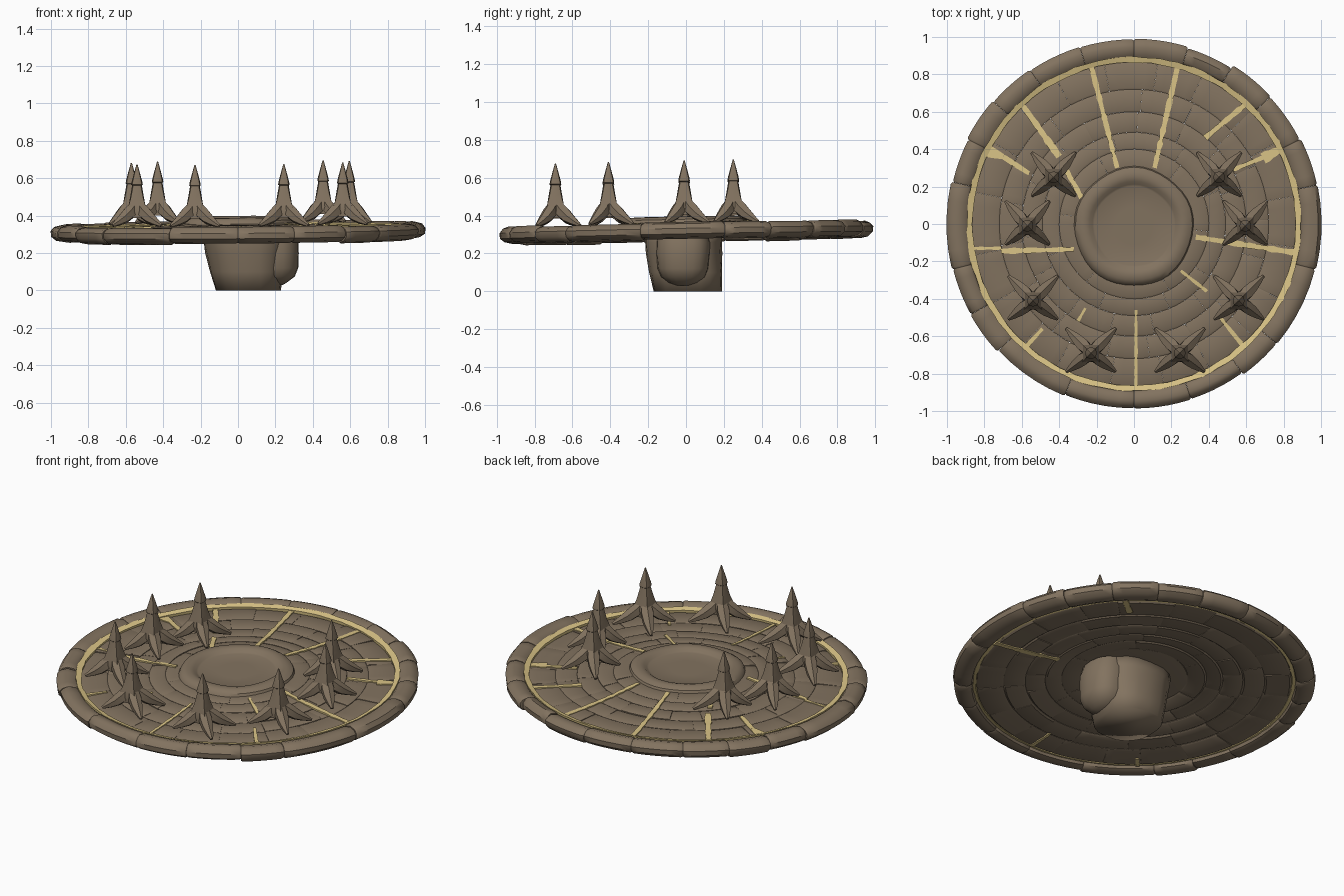
import bpy, bmesh, math, random
from mathutils import Vector

if "Cube" in bpy.data.objects:
    bpy.data.objects.remove(bpy.data.objects["Cube"])

random.seed(4)
TAU = 2 * math.pi


def material(name, rgb):
    m = bpy.data.materials.new(name)
    m.diffuse_color = (*rgb, 1)
    m.use_nodes = True
    m.node_tree.nodes["Principled BSDF"].inputs["Base Color"].default_value = m.diffuse_color
    return m


STONE = material("brown_stone", (0.225, 0.171, 0.116))
GOLD = material("gold_inlay", (0.70, 0.55, 0.24))


def tilt(x, y):
    return 0.02 * y + 0.008 * x


def finish(name, bm, mat, angle=35):
    bmesh.ops.recalc_face_normals(bm, faces=bm.faces)
    me = bpy.data.meshes.new(name)
    bm.to_mesh(me)
    bm.free()
    me.materials.append(mat)
    ob = bpy.data.objects.new(name, me)
    bpy.context.collection.objects.link(ob)
    bpy.ops.object.select_all(action='DESELECT')
    ob.select_set(True)
    bpy.context.view_layer.objects.active = ob
    bpy.ops.object.shade_smooth_by_angle(angle=math.radians(angle))
    return ob


def loft(bm, rings, closed=False):
    """Skin a list of equal rings of points, capping the ends."""
    vs = [[bm.verts.new(p) for p in ring] for ring in rings]
    n = len(vs[0])
    pairs = list(zip(vs, vs[1:])) + ([(vs[-1], vs[0])] if closed else [])
    for a, b in pairs:
        for i in range(n):
            j = (i + 1) % n
            bm.faces.new((a[i], a[j], b[j], b[i]))
    if not closed:
        bm.faces.new(vs[0])
        bm.faces.new(vs[-1])


def polar(r, a, z):
    x, y = r * math.cos(a), r * math.sin(a)
    return Vector((x, y, z + tilt(x, y)))


def arc_block(bm, section, a0, a1, n, gap, chamfer, shrink):
    """Sweep an (r, z) section along an arc, with chamfered ends."""
    cr = sum(p[0] for p in section) / len(section)
    cz = sum(p[1] for p in section) / len(section)
    g, c = gap / cr / 2, chamfer / cr
    stops = [(a0 + g, shrink)]
    stops += [(a0 + g + c + (a1 - a0 - 2 * g - 2 * c) * i / n, 1) for i in range(n + 1)]
    stops += [(a1 - g, shrink)]
    loft(bm, [[polar(cr + (r - cr) * k, a, cz + (z - cz) * k) for r, z in section]
              for a, k in stops])


def full_ring(bm, section, n=96, wobble=0.0):
    loft(bm, [[polar(r + random.uniform(-wobble, wobble), TAU * i / n, z) for r, z in section]
              for i in range(n)], closed=True)


# Stepped floor courses: inner radius, outer radius, inner top, outer top, tile count
COURSES = [(0.295, 0.40, 0.364, 0.355, 6), (0.40, 0.49, 0.354, 0.346, 8),
           (0.49, 0.60, 0.343, 0.338, 15), (0.60, 0.72, 0.336, 0.332, 17),
           (0.72, 0.868, 0.330, 0.327, 20)]
THICK = 0.044


def floor_z(r):
    for r0, r1, z0, z1, _ in COURSES:
        if r <= r1:
            return z0 + (z1 - z0) * (r - r0) / (r1 - r0)
    return COURSES[-1][3]


# Floor tiles, tightly fitted
tiles = bmesh.new()
for k, (r0, r1, z0, z1, count) in enumerate(COURSES):
    cuts = [TAU * (i + k * 0.37 + random.uniform(-0.18, 0.18)) / count for i in range(count)]
    cuts.append(cuts[0] + TAU)
    for a0, a1 in zip(cuts, cuts[1:]):
        d, e = random.uniform(-0.003, 0.003), random.uniform(-0.003, 0.003)
        arc_block(tiles, [(r0, z0 - 0.004 + d), (r0 + 0.010, z0 + d),
                          (r1 - 0.010, z1 + e), (r1, z1 - 0.005 + e),
                          (r1, z1 - THICK + 0.005), (r1 - 0.010, z1 - THICK + e),
                          (r0 + 0.010, z0 - THICK + d), (r0, z0 - THICK + 0.005)],
                  a0, a1, max(5, 60 // count), 0.0005, 0.006, 0.96)
finish("floor_tiles", tiles, STONE)

# Outer rim of chunky rounded blocks
rim = bmesh.new()
joints = [12, 27, 43, 58, 73, 90, 107, 124, 139, 153, 167, 194, 209,
          223, 248, 270, 288, 306, 320, 346, 372]
for a0, a1 in zip(joints, joints[1:]):
    pole = abs(math.sin(math.radians((a0 + a1) / 2))) > 0.8
    o = random.uniform(0.982, 0.992) if pole else random.uniform(0.993, 1.002)
    o = 1.003 if a0 in (167, 346) else o
    d = random.uniform(-0.005, 0.005)
    arc_block(rim, [(0.888, 0.331), (0.905, 0.346 + d), (0.945, 0.356 + d), (o - 0.018, 0.346 + d),
                    (o, 0.325), (o - 0.003, 0.296), (o - 0.028, 0.275 + d),
                    (0.92, 0.266 + d), (0.895, 0.275), (0.886, 0.30)],
              math.radians(a0), math.radians(a1), 5, 0.0005, 0.010, 0.89)
finish("rim_blocks", rim, STONE, 40)

# Gold ring between floor and rim
ring = bmesh.new()
full_ring(ring, [(0.863, 0.338), (0.894, 0.346), (0.889, 0.290), (0.870, 0.285)], 120, 0.003)
finish("gold_ring", ring, GOLD)

# Gold radial veins: start, end, half widths at each end, length share seen below
VEINS = [((0.235, 0.85), (0.11, 0.30), 0.016, 0.014, 0), ((-0.23, 0.85), (-0.09, 0.30), 0.016, 0.012, 0),
         ((0.62, 0.66), (0.38, 0.46), 0.015, 0.017, 0.5), ((-0.60, 0.64), (-0.40, 0.36), 0.013, 0.021, 0),
         ((-0.37, 0.30), (-0.28, 0.14), 0.014, 0.014, 0),
         ((0.80, 0.41), (0.69, 0.35), 0.012, 0.034, 0), ((0.70, 0.36), (0.53, 0.29), 0.014, 0.010, 0),
         ((-0.81, 0.40), (-0.70, 0.36), 0.034, 0.016, 0), ((-0.70, 0.36), (-0.56, 0.27), 0.014, 0.012, 0),
         ((-0.87, -0.13), (-0.71, -0.13), 0.009, 0.009, 0), ((-0.71, -0.145), (-0.32, -0.135), 0.016, 0.012, 0),
         ((0.87, -0.155), (0.33, -0.07), 0.018, 0.014, 0.75),
         ((-0.58, -0.66), (-0.49, -0.56), 0.013, 0.009, 0.6), ((-0.30, -0.52), (-0.26, -0.45), 0.009, 0.006, 0),
         ((0.59, -0.66), (0.46, -0.50), 0.013, 0.009, 0),
         ((0.01, -0.87), (0.01, -0.46), 0.011, 0.008, 0.4), ((0.39, -0.36), (0.25, -0.25), 0.011, 0.007, 0)]
veins = bmesh.new()
for p, q, w0, w1, below in VEINS:
    p, q = Vector(p), Vector(q)
    side = (q - p).normalized().orthogonal()
    n = max(4, int((q - p).length / 0.025))
    for under, share in ((False, 1), (True, below)):
        if not share:
            continue
        rings = []
        for s in range(n + 1):
            c = p.lerp(q, share * s / n)
            w = (w0 + (w1 - w0) * s / n) * random.uniform(0.75, 1.15)
            z = floor_z(c.length) + tilt(*c) + (-THICK - 0.005 if under else -0.003)
            l, r = c - side * w, c + side * w
            rings.append([(l.x, l.y, z), (r.x, r.y, z), (r.x, r.y, z + 0.009), (l.x, l.y, z + 0.009)])
        loft(veins, rings)
finish("gold_veins", veins, GOLD)

# Central dais with a raised lip and a sunken plate
dais = bmesh.new()
profile = [(0.23, 0.315), (0.305, 0.325), (0.320, 0.360), (0.312, 0.378), (0.290, 0.391),
           (0.262, 0.394), (0.238, 0.388), (0.222, 0.375), (0.212, 0.371), (0.10, 0.371)]
loft(dais, [[polar(r * (1 + 0.012 * math.sin(5 * TAU * i / 40)), TAU * i / 40, z) + Vector((0, -0.012, 0))
             for i in range(40)] for r, z in profile])
finish("central_dais", dais, STONE)


def lump(name, layers, rough, angle):
    """Rounded-square loft; layers are z, centre x, radius x, centre y, radius y."""
    bm, rings = bmesh.new(), []
    for z, cx, rx, cy, ry in layers:
        pts = []
        for i in range(20):
            c, s = math.cos(TAU * i / 20), math.sin(TAU * i / 20)
            k = 1 + random.uniform(-rough, rough)
            pts.append((cx + k * rx * math.copysign(abs(c) ** 0.8, c),
                        cy + k * ry * math.copysign(abs(s) ** 0.8, s), z))
        rings.append(pts)
    loft(bm, rings)
    finish(name, bm, STONE, angle)


# Rough pedestal below, with a bulge on one side
lump("pedestal", [(0.0, 0.055, 0.173, 0.01, 0.18), (0.10, 0.045, 0.195, 0.0, 0.192),
                  (0.20, 0.037, 0.212, -0.01, 0.20), (0.26, 0.033, 0.220, -0.015, 0.205),
                  (0.32, 0.03, 0.225, -0.015, 0.205)], 0.02, 100)
lump("pedestal_bulge", [(0.03, 0.18, 0.06, -0.015, 0.04), (0.045, 0.18, 0.085, -0.015, 0.08),
                        (0.075, 0.185, 0.12, -0.015, 0.115), (0.12, 0.19, 0.132, -0.015, 0.135),
                        (0.20, 0.19, 0.135, -0.015, 0.142), (0.26, 0.19, 0.132, -0.015, 0.142),
                        (0.32, 0.18, 0.12, -0.015, 0.13)], 0.015, 60)


def spike(name, x, y):
    """Pointed post: square flaring body, conical tip, four arched legs."""
    bm = bmesh.new()
    base = Vector((x, y, 0.340 + tilt(x, y)))
    body = [(0.060, 0.076, 0.042), (0.10, 0.076, 0.048), (0.13, 0.062, 0.044),
            (0.165, 0.048, 0.038), (0.20, 0.038, 0.032), (0.234, 0.029, 0.026),
            (0.238, 0.035, 0.031), (0.255, 0.032, 0.028), (0.30, 0.018, 0.016), (0.347, 0.003, 0.003)]
    loft(bm, [[base + Vector((r * math.cos(a), r * math.sin(a), z))
               for i in range(8) for a in [TAU * i / 8]
               for r in [d if i % 2 else m]] for z, d, m in body])
    wide = 0.13 if y < -0.2 else 0.115
    for sx, sy in ((wide, 0.13), (-wide, 0.13), (-wide, -0.098), (wide, -0.098)):
        foot = Vector((sx, sy, 0))
        out = foot.normalized()
        across = Vector((-out.y, out.x, 0))
        up = out * 0.6 + Vector((0, 0, 0.8))
        path = [(0.10, 0.125, 0.030), (0.30, 0.090, 0.038), (0.53, 0.060, 0.033),
                (0.77, 0.038, 0.022), (1.0, 0.020, 0.009)]
        loft(bm, [[base + foot * d + Vector((0, 0, z)) + (across * math.cos(t) + up * math.sin(t)) * r
                   for t in [TAU * k / 6 + TAU / 12 for k in range(6)]] for d, z, r in path])
    finish(name, bm, STONE, 45)


SPOTS = [(-0.43, 0.25), (-0.57, -0.01), (-0.54, -0.41), (-0.23, -0.69),
         (0.245, -0.69), (0.56, -0.41), (0.595, -0.01), (0.455, 0.25)]
for i, (x, y) in enumerate(SPOTS):
    spike(f"spike_{i + 1}", x, y)
